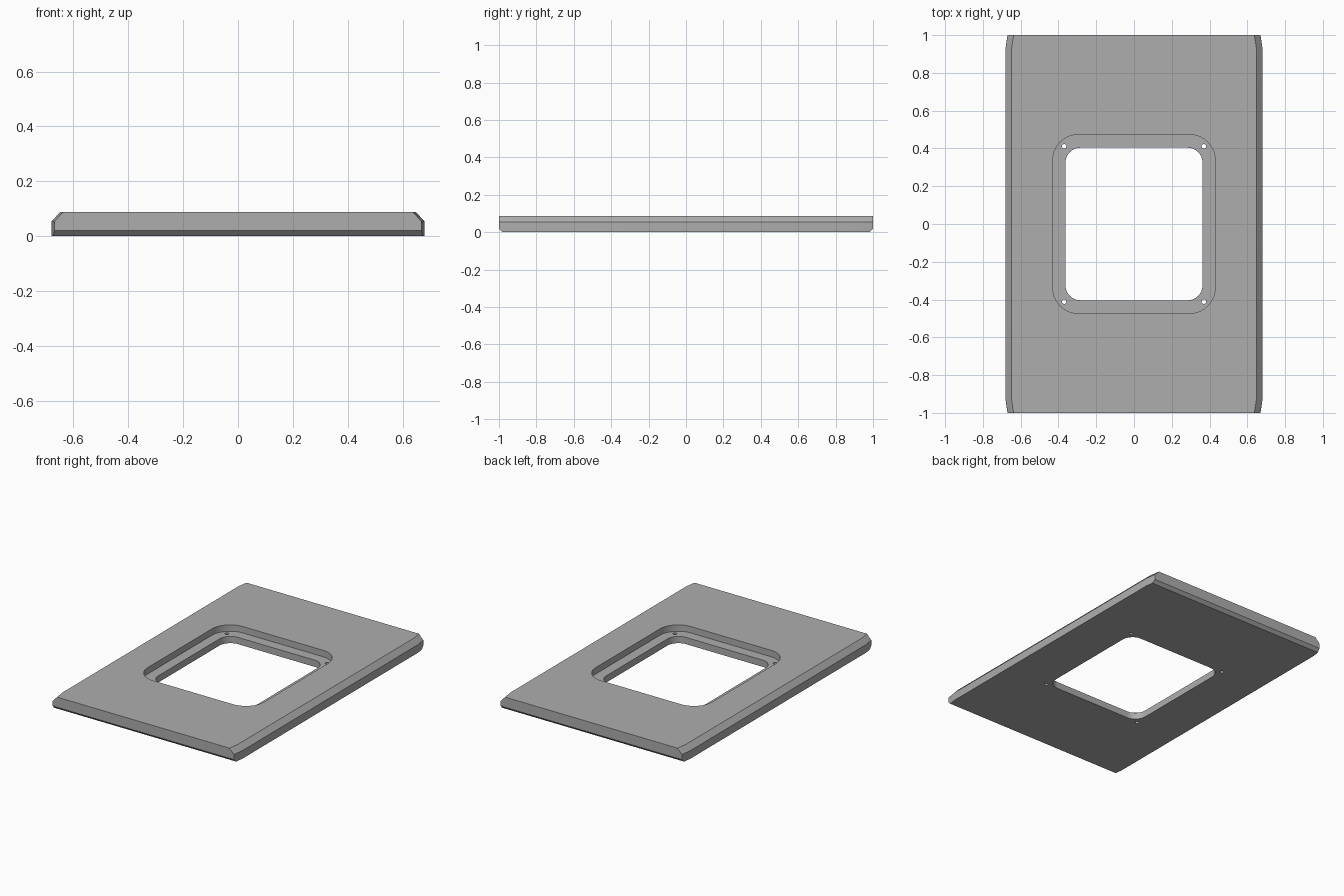
import bpy, bmesh, math

if "Cube" in bpy.data.objects:
    bpy.data.objects.remove(bpy.data.objects["Cube"])

grey = bpy.data.materials.new("mid_grey")
grey.diffuse_color = (0.42, 0.42, 0.42, 1)
grey.use_nodes = True
grey.node_tree.nodes["Principled BSDF"].inputs["Base Color"].default_value = grey.diffuse_color


def make_object(name, bm):
    bmesh.ops.recalc_face_normals(bm, faces=bm.faces)
    mesh = bpy.data.meshes.new(name)
    bm.to_mesh(mesh)
    bm.free()
    mesh.materials.append(grey)
    obj = bpy.data.objects.new(name, mesh)
    bpy.context.collection.objects.link(obj)
    return obj


def rounded_prism(name, cx, cy, hx, hy, r, z0, z1, steps=10):
    """Upright prism with a rounded rectangle outline."""
    bm = bmesh.new()
    verts = []
    for q, (sx, sy) in enumerate([(1, 1), (-1, 1), (-1, -1), (1, -1)]):
        for i in range(steps + 1):
            a = math.pi / 2 * (q + i / steps)
            verts.append(bm.verts.new((cx + sx * (hx - r) + r * math.cos(a),
                                       cy + sy * (hy - r) + r * math.sin(a), z0)))
    bmesh.ops.remove_doubles(bm, verts=verts, dist=1e-5)
    face = bm.faces.new([v for v in verts if v.is_valid])
    top = bmesh.ops.extrude_face_region(bm, geom=[face])["geom"]
    for v in top:
        if isinstance(v, bmesh.types.BMVert):
            v.co.z = z1
    return make_object(name, bm)


# Plate: bevelled long edges, tapered ends, chamfered lower end edges
H = 0.088
corner = [(0.669, 1, 0.02), (0.669, 1, 0.054), (0.637, 1, H),
          (0.68, 0.93, 0), (0.68, 0.93, 0.054), (0.648, 0.93, H),
          (0.673, 0.98, 0)]
bm = bmesh.new()
for sx in (-1, 1):
    for sy in (-1, 1):
        for x, y, z in corner:
            bm.verts.new((sx * x, sy * y, z))
bmesh.ops.convex_hull(bm, input=bm.verts)
bmesh.ops.dissolve_limit(bm, angle_limit=0.01, verts=bm.verts, edges=bm.edges)
plate = make_object("plate", bm)

# Recess, window opening and four screw holes
cutters = [rounded_prism("recess_cutter", 0, 0, 0.43, 0.473, 0.135, 0.045, 0.2),
           rounded_prism("window_cutter", 0, 0, 0.363, 0.404, 0.08, -0.1, 0.2)]
for sx in (-1, 1):
    for sy in (-1, 1):
        cutters.append(rounded_prism("screw_hole_cutter", sx * 0.37, sy * 0.411,
                                     0.012, 0.012, 0.012, -0.1, 0.2, 4))

bpy.context.view_layer.objects.active = plate
plate.select_set(True)
for cutter in cutters:
    mod = plate.modifiers.new("cut", 'BOOLEAN')
    mod.operation = 'DIFFERENCE'
    mod.solver = 'EXACT'
    mod.object = cutter
    bpy.ops.object.modifier_apply(modifier=mod.name)
    bpy.data.objects.remove(cutter)

bpy.ops.object.select_all(action='DESELECT')
plate.select_set(True)
bpy.ops.object.shade_smooth_by_angle(angle=math.radians(25))
